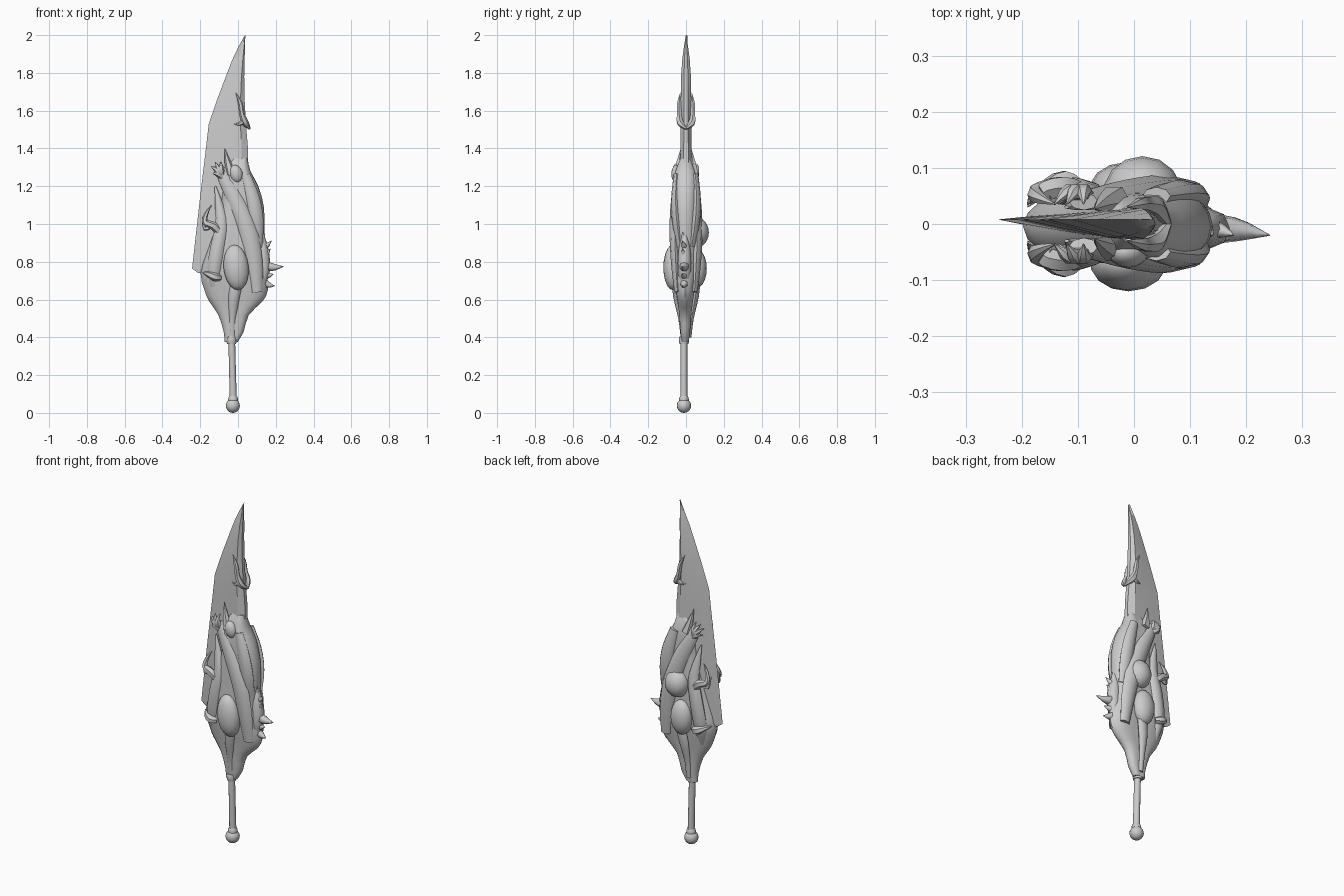
import bpy, bmesh, math
from mathutils import Vector


def finish(name, bm, angle=40):
    bmesh.ops.recalc_face_normals(bm, faces=bm.faces)
    me = bpy.data.meshes.new(name)
    bm.to_mesh(me)
    bm.free()
    ob = bpy.data.objects.new(name, me)
    bpy.context.collection.objects.link(ob)
    bpy.context.view_layer.objects.active = ob
    bpy.ops.object.select_all(action='DESELECT')
    ob.select_set(True)
    bpy.ops.object.shade_smooth_by_angle(angle=math.radians(angle))
    return ob


def loft(name, rings, angle=40):
    bm = bmesh.new()
    vs = [[bm.verts.new(p) for p in r] for r in rings]
    n = len(rings[0])
    for a, b in zip(vs, vs[1:]):
        for i in range(n):
            bm.faces.new((a[i], a[(i + 1) % n], b[(i + 1) % n], b[i]))
    bm.faces.new(vs[0])
    bm.faces.new(vs[-1])
    return finish(name, bm, angle)


def smooth_path(pts, steps):
    """Catmull-Rom through rows of numbers."""
    p = [Vector(q) for q in pts]
    p = [2 * p[0] - p[1]] + p + [2 * p[-1] - p[-2]]
    out = []
    for i in range(1, len(p) - 2):
        a, b, c, d = p[i - 1:i + 3]
        for k in range(steps):
            t = k / steps
            out.append(0.5 * (2 * b + (c - a) * t + (2 * a - 5 * b + 4 * c - d) * t * t
                              + (3 * b - a - 3 * c + d) * t ** 3))
    return out + [p[-2]]


def tube(name, pts, sides=8, flat=1.0, steps=3):
    """Tapered tendril along (x, y, z, radius) points; flat squashes its depth in y."""
    path = smooth_path(pts, steps)
    rings = []
    for i, q in enumerate(path):
        c = q.to_3d()
        d = (path[min(i + 1, len(path) - 1)].to_3d() - path[max(i - 1, 0)].to_3d()).normalized()
        u = d.cross(Vector((0, 1, 0))).normalized()
        v = d.cross(u)
        r = max(q[3], 0.001)
        ring = []
        for k in range(sides):
            a = 2 * math.pi * k / sides
            o = (u * math.cos(a) + v * math.sin(a)) * r
            o.y *= flat
            ring.append(c + o)
        rings.append(ring)
    return loft(name, rings, 50)


def ball(name, loc, size, tilt=0):
    bm = bmesh.new()
    bmesh.ops.create_uvsphere(bm, u_segments=14, v_segments=10, radius=1)
    bmesh.ops.scale(bm, vec=size, verts=bm.verts)
    ob = finish(name, bm)
    ob.location = loc
    ob.rotation_euler.y = tilt
    return ob


# Blade: sharp edge on the left, thick bevelled spine on the right
blade = [(0.74, -0.21, 0.05, .03), (0.765, -0.243, 0.05, .03), (1.15, -0.20, 0.055, .03),
         (1.40, -0.17, 0.053, .03), (1.53, -0.155, 0.042, .029), (1.66, -0.11, 0.035, .028),
         (1.78, -0.065, 0.033, .026), (1.87, -0.03, 0.035, .02), (1.94, 0.003, 0.037, .011),
         (1.999, 0.036, 0.039, .001)]
rings = []
for z, l, r, t in blade:
    w = r - l
    rings.append([(l, .008, z), (l + .55 * w, -t * .8, z), (r - .15 * w, -t, z), (r, -t * .4, z),
                  (r, t * .4, z), (r - .15 * w, t, z), (l + .55 * w, t * .8, z)])
loft("blade", rings, 25)

# Fleshy body: lofted rounded sections (z, left, right, half depth)
body = [(.375, -.072, -.002, .02), (.43, -.076, .03, .027), (.52, -.105, .058, .034),
        (.59, -.152, .13, .043), (.65, -.178, .158, .053), (.74, -.198, .152, .066),
        (.85, -.165, .135, .07), (.97, -.125, .14, .068), (1.09, -.095, .137, .066),
        (1.2, -.08, .108, .064), (1.28, -.07, .066, .055), (1.35, -.03, .05, .025)]
rings = []
for z, l, r, h in smooth_path(body, 2):
    ring = []
    for k in range(20):
        a = 2 * math.pi * k / 20
        c, s = math.cos(a), math.sin(a)
        ring.append(((l + r) / 2 + (r - l) / 2 * c,
                     -.004 + h * math.copysign(abs(s) ** .85, s) * (1 - .12 * math.cos(4 * a)) / 0.98, z))
    rings.append(ring)
loft("body", rings)

for s, side in ((-1, "front"), (1, "back")):
    # Muscle strands and the clawed hand gripping the blade
    tube(side + "_arm", [(.10, s * .045, .64, .03), (.085, s * .055, .8, .045), (.05, s * .06, .97, .05),
                         (-.01, s * .055, 1.12, .045), (-.07, s * .045, 1.24, .035), (-.09, s * .04, 1.29, .028)], flat=.55)
    tube(side + "_shoulder", [(.10, s * .03, .88, .03), (.095, s * .05, 1.02, .04), (.075, s * .055, 1.14, .038),
                              (.04, s * .05, 1.26, .026)], flat=.6)
    for j, (x, z) in enumerate([(-.142, 1.305), (-.12, 1.325), (-.09, 1.33), (-.135, 1.265)]):
        tube(f"{side}_finger_{j}", [(-.085, s * .045, 1.25, .018), ((x - .09) / 2, s * .058, (z + 1.26) / 2 + .005, .014),
                                    (x, s * .035, z, .001)], 6)
    tube(side + "_upper_spike", [(-.035, s * .04, 1.26, .03), (-.055, s * .035, 1.33, .016), (-.07, s * .027, 1.4, .001)], 6)
    tube(side + "_cheek", [(-.12, s * .02, .62, .02), (-.125, s * .045, .74, .04), (-.105, s * .055, .88, .04),
                           (-.085, s * .05, 1.0, .034), (-.10, s * .04, 1.1, .022), (-.12, s * .03, 1.2, .004)], flat=.7)
    tube(side + "_lower_ridge", [(-.03, s * .02, .40, .014), (-.03, s * .03, .5, .018), (-.02, s * .05, .62, .03),
                                 (0, s * .06, .72, .03)], flat=.6)

    # Side claws on the cutting-edge side
    tube(side + "_hook", [(-.09, s * .05, .95, .022), (-.13, s * .065, .99, .022), (-.175, s * .055, 1.01, .016),
                          (-.165, s * .045, 1.06, .01), (-.14, s * .035, 1.1, .001)], 6)
    tube(side + "_hook_barb", [(-.14, s * .055, 1.0, .018), (-.175, s * .05, .975, .011), (-.19, s * .035, 1.04, .001)], 6)
    tube(side + "_lower_claw", [(-.095, s * .06, .715, .017), (-.125, s * .075, .72, .022), (-.16, s * .06, .735, .014),
                                (-.19, s * .03, .745, .001)], 6)

    # Barb wrapped round the spine
    tube(side + "_spine_barb", [(.062, 0, 1.505, .006), (.04, s * .03, 1.535, .018), (.022, s * .036, 1.58, .014),
                                (.012, s * .036, 1.64, .012), (-.012, s * .03, 1.695, .001)], 6)
    tube(side + "_spine_thorn", [(.035, s * .03, 1.55, .016), (.01, s * .034, 1.53, .01), (-.022, s * .026, 1.53, .001)], 6)

# Bulging eyes
ball("front_eye", (-.01, -.07, .77), (.068, .05, .12), math.radians(-6))
ball("front_small_eye", (-.01, -.05, 1.265), (.035, .028, .048), math.radians(-15))
ball("back_upper_eye", (.015, .055, .955), (.07, .066, .08))
ball("back_lower_eye", (-.015, .06, .765), (.065, .05, .1))

# Teeth along the right side: (base z, tip x, tip z, radius)
for j, (z, tx, tz, r) in enumerate([(.88, .14, .96, .022), (.875, .178, .912, .022), (.82, .172, .87, .024),
                                    (.79, .242, .775, .03), (.74, .188, .735, .024), (.71, .195, .672, .025)]):
    tube(f"tooth_{j}", [(.105, -.008, z, r), ((.105 + tx) / 2 + .005, -.01, (z + tz) / 2 - .012, r * .75),
                        (tx, -.02, tz, .001)], 7)
tube("gum", [(.12, -.008, .66, .02), (.135, -.008, .76, .035), (.13, -.008, .86, .032), (.125, -.008, .94, .015)])

# Grip, collars and pommel
tube("grip", [(-.025, -.011, .04, .019), (-.029, -.011, .22, .018), (-.034, -.011, .41, .018)], 12)
tube("top_collar", [(-.034, -.011, .365, .024), (-.034, -.011, .385, .027), (-.034, -.011, .405, .024)], 12)
tube("bottom_collar", [(-.026, -.011, .065, .026), (-.026, -.011, .078, .025), (-.026, -.011, .09, .02)], 12)
ball("pommel", (-.027, -.011, .038), (.038, .038, .038))
